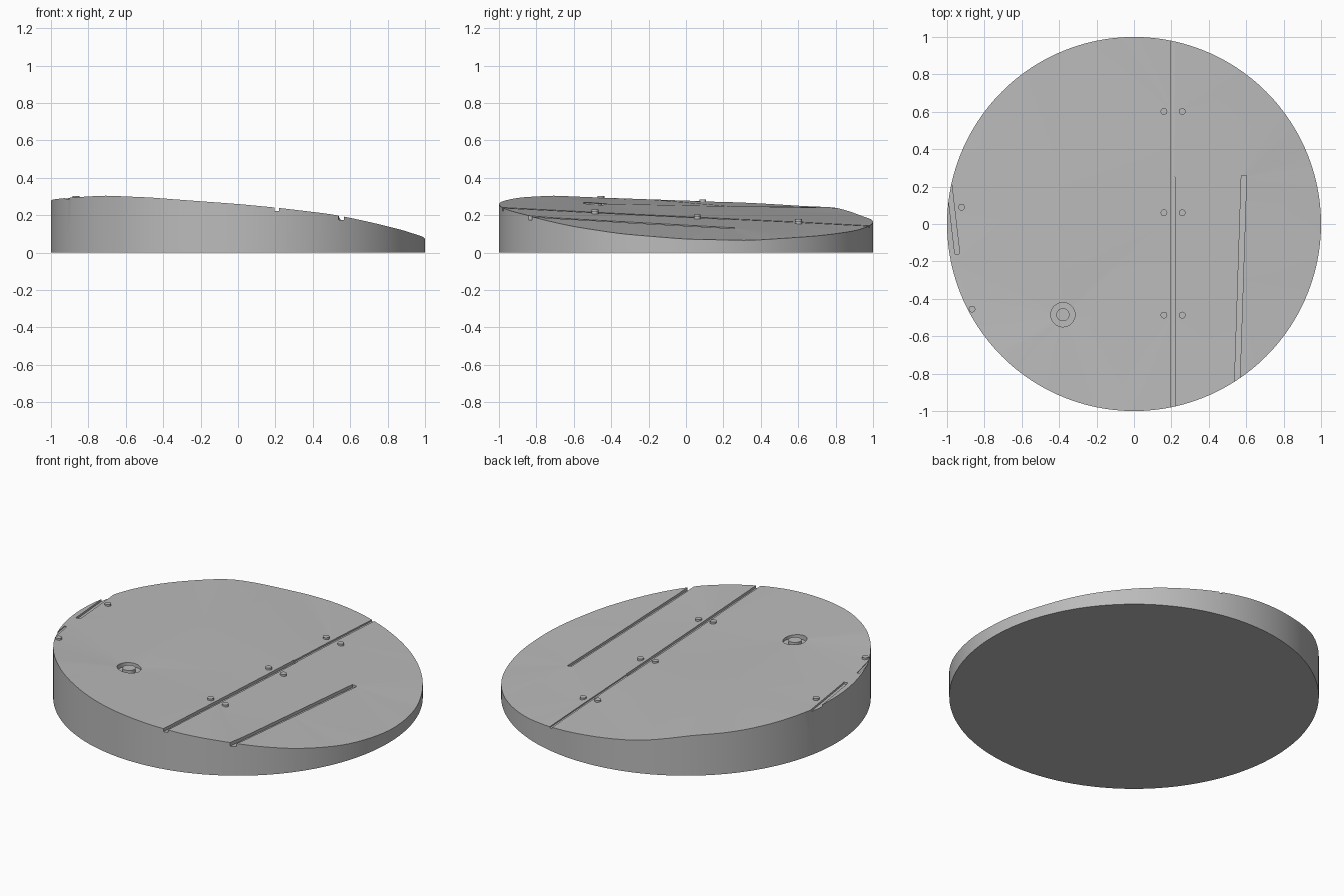
import bpy, bmesh, math
from mathutils import Vector, geometry

if "Cube" in bpy.data.objects:
    bpy.data.objects.remove(bpy.data.objects["Cube"])

grey = bpy.data.materials.new("plain grey")
grey.use_nodes = True
COLOUR = (0.5, 0.5, 0.5, 1)
grey.diffuse_color = COLOUR
grey.node_tree.nodes["Principled BSDF"].inputs["Base Color"].default_value = COLOUR

# Rim height by angle in degrees, and the inner points of the faceted top
RIM = [(-180, .278), (-160, .29), (-135, .305), (-118, .295), (-90, .26), (-78, .24),
       (-60, .205), (-37, .14), (-20, .10), (0, .072), (20, .065), (45, .09),
       (65, .118), (78, .143), (90, .165), (110, .195), (127, .242), (140, .248),
       (160, .266), (180, .278)]
INNER = [(-.4, .25, .247), (-.38, -.49, .262), (.205, -.49, .215), (.205, .06, .188),
         (.205, .6, .163), (.56, -.3, .163), (.585, .25, .132)]
parts = []


def rim_height(a):
    for (a0, z0), (a1, z1) in zip(RIM, RIM[1:]):
        if a0 <= a <= a1:
            return z0 + (z1 - z0) * (a - a0) / (a1 - a0)


def make_object(name, bm):
    mesh = bpy.data.meshes.new(name)
    bmesh.ops.recalc_face_normals(bm, faces=bm.faces)
    bm.to_mesh(mesh)
    bm.free()
    mesh.materials.append(grey)
    ob = bpy.data.objects.new(name, mesh)
    bpy.context.collection.objects.link(ob)
    return ob


# Disc body: faceted sloping top, straight wall, flat bottom
N = 120
angles = [-180 + 360 * i / N for i in range(N)]
heights = [rim_height(a) for a in angles]
heights = [(heights[i - 1] + 2 * heights[i] + heights[(i + 1) % N]) / 4 for i in range(N)]
points = [Vector((math.cos(math.radians(a)), math.sin(math.radians(a)), z))
          for a, z in zip(angles, heights)]
points += [Vector(p) for p in INNER]
tris = geometry.delaunay_2d_cdt([p.xy for p in points], [], [list(range(N))], 1, 1e-6)
flat, faces, origins = tris[0], tris[2], tris[3]
top = [Vector((v.x, v.y, points[o[0]].z)) for v, o in zip(flat, origins)]


def height(x, y):
    """Height of the top surface at x, y."""
    for f in faces:
        a, b, c = [top[i] for i in f]
        if geometry.intersect_point_tri_2d(Vector((x, y)), a.xy, b.xy, c.xy):
            return geometry.intersect_line_plane(
                Vector((x, y, 0)), Vector((x, y, 1)), a, (b - a).cross(c - a)).z
    return rim_height(math.degrees(math.atan2(y, x)))


bm = bmesh.new()
upper = [bm.verts.new(p) for p in top]
for f in faces:
    bm.faces.new([upper[i] for i in f])
boundary = [e for e in bm.edges if e.is_boundary]
wall = bmesh.ops.extrude_edge_only(bm, edges=boundary)["geom"]
for v in wall:
    if isinstance(v, bmesh.types.BMVert):
        v.co.z = 0
bmesh.ops.holes_fill(bm, edges=[e for e in bm.edges if e.is_boundary], sides=0)
disc = make_object("disc_body", bm)
parts.append(disc)


def cut(tool):
    mod = disc.modifiers.new("cut", "BOOLEAN")
    mod.operation = "DIFFERENCE"
    mod.solver = "EXACT"
    mod.object = tool
    bpy.context.view_layer.update()
    with bpy.context.temp_override(object=disc, active_object=disc):
        bpy.ops.object.modifier_apply(modifier=mod.name)
    bpy.data.objects.remove(tool)


def beam(p0, p1, width, depth):
    """Bar following the surface from p0 to p1, with its floor sunk below it."""
    p0, p1 = Vector(p0), Vector(p1)
    side = Vector((p1.y - p0.y, p0.x - p1.x, 0)).normalized() * width / 2
    bm = bmesh.new()
    rings = []
    for p in (p0, p1):
        rings.append([bm.verts.new(p + side * s + Vector((0, 0, z)))
                      for s, z in ((-1, -depth), (1, -depth), (1, .1), (-1, .1))])
    bm.faces.new(rings[0])
    bm.faces.new(rings[1])
    for i in range(4):
        j = (i + 1) % 4
        bm.faces.new([rings[0][i], rings[0][j], rings[1][j], rings[1][i]])
    return make_object("cutter", bm)


def cylinder(name, x, y, z0, z1, r, sides):
    bm = bmesh.new()
    bmesh.ops.create_cone(bm, cap_ends=True, segments=sides, radius1=r, radius2=r, depth=z1 - z0)
    bmesh.ops.translate(bm, verts=bm.verts, vec=(x, y, (z0 + z1) / 2))
    return make_object(name, bm)


# Long seam, side groove and the broken grooves near the rim
cut(beam((.207, -1.05, .243), (.207, .25, .179), .026, .016))
cut(beam((.207, .25, .179), (.207, 1.05, .140), .018, .008))
cut(beam((.55, -.9, .197), (.588, .26, .132), .028, .018))
cut(beam((-.99, .23, .27), (-.945, -.16, .282), .026, .012))
cut(beam((-.935, -.29, .29), (-.9, -.46, .297), .014, .008))

# Round socket with a centre post
socket_z = height(-.38, -.485)
cut(cylinder("cutter", -.38, -.485, socket_z - .022, socket_z + .1, .065, 32))
parts.append(cylinder("socket_post", -.38, -.485, socket_z - .04, socket_z, .035, 24))

# Studs along the seam and near the rim
STUDS = [(x, y) for y in (-.487, .06, .602) for x in (.16, .258)]
STUDS += [(-.922, .09), (-.866, -.455)]
for i, (x, y) in enumerate(STUDS):
    z = height(x, y)
    parts.append(cylinder(f"stud_{i + 1}", x, y, z - .02, z + .011, .018, 16))

# Smooth walls with crisp edges
for part in parts:
    part.data.shade_smooth()
    part.data.set_sharp_from_angle(angle=math.radians(30))
